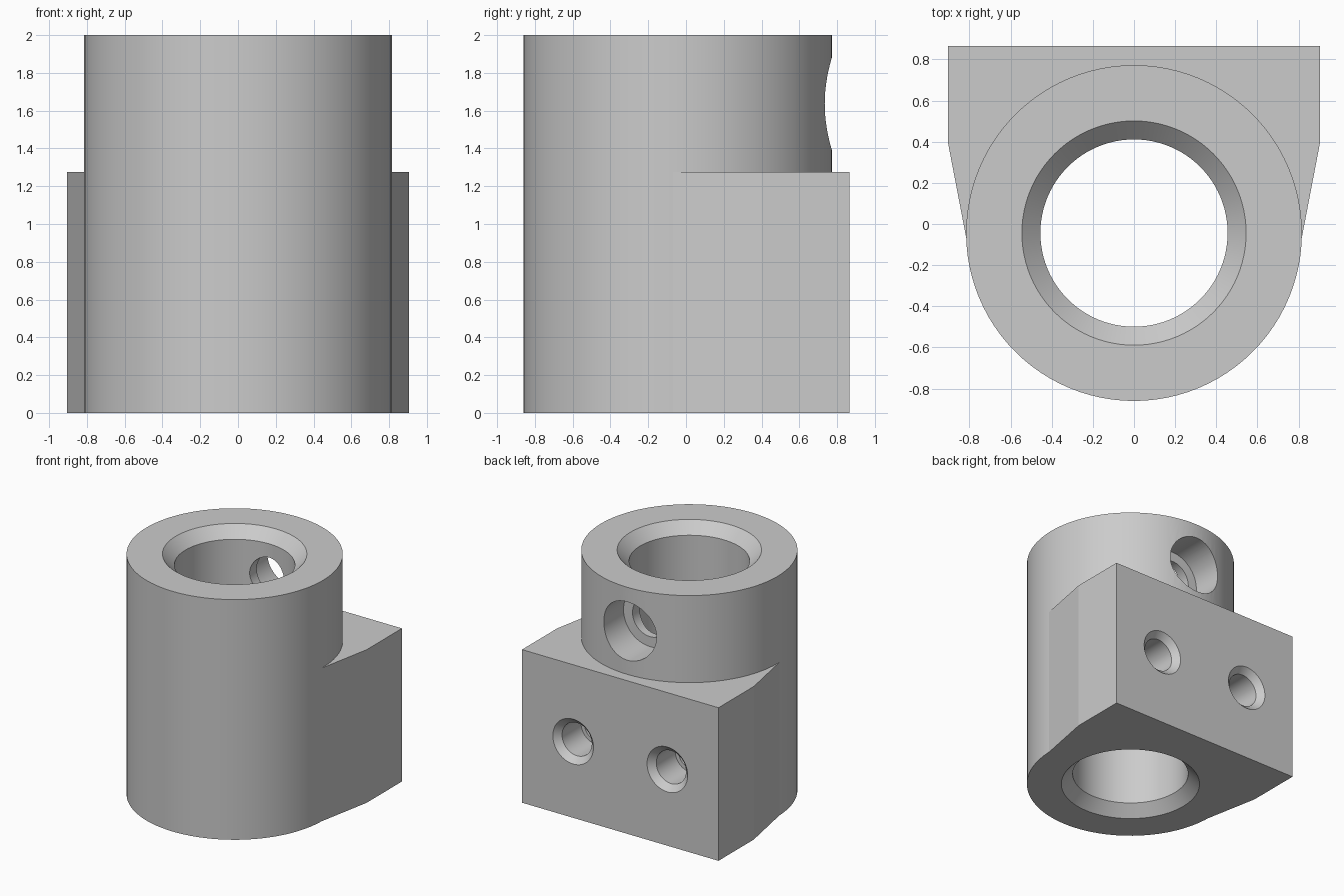
import bpy, bmesh, math
from mathutils import Matrix, Vector

cube = bpy.data.objects.get("Cube")
if cube:
    bpy.data.objects.remove(cube)

SEGMENTS = 96
AXIS_Y = -0.044      # centre of the round body
BACK_Y = 0.865       # flat mounting face
HEIGHT = 2.0

grey = bpy.data.materials.new("plain grey")
grey.use_nodes = True
colour = (0.6, 0.6, 0.6, 1)
grey.diffuse_color = colour
grey.node_tree.nodes["Principled BSDF"].inputs["Base Color"].default_value = colour


def finish(name, bm):
    bmesh.ops.recalc_face_normals(bm, faces=bm.faces)
    mesh = bpy.data.meshes.new(name)
    bm.to_mesh(mesh)
    bm.free()
    mesh.materials.append(grey)
    obj = bpy.data.objects.new(name, mesh)
    bpy.context.collection.objects.link(obj)
    return obj


def lathe(name, profile, matrix):
    """Closed turned solid from (radius, height) pairs."""
    bm = bmesh.new()
    rings = []
    for r, h in profile:
        angles = [2 * math.pi * i / SEGMENTS for i in range(SEGMENTS)]
        rings.append([bm.verts.new(matrix @ Vector((r * math.cos(a), r * math.sin(a), h)))
                      for a in angles])
    for low, high in zip(rings, rings[1:]):
        for i in range(SEGMENTS):
            j = (i + 1) % SEGMENTS
            bm.faces.new((low[i], low[j], high[j], high[i]))
    bm.faces.new(rings[0])
    bm.faces.new(rings[-1])
    return finish(name, bm)


def prism(name, outline, height):
    bm = bmesh.new()
    face = bm.faces.new([bm.verts.new((x, y, 0)) for x, y in outline])
    new = bmesh.ops.extrude_face_region(bm, geom=[face])["geom"]
    bmesh.ops.translate(bm, vec=(0, 0, height),
                        verts=[v for v in new if isinstance(v, bmesh.types.BMVert)])
    return finish(name, bm)


def combine(target, tool, operation):
    tool.hide_render = True
    mod = target.modifiers.new(tool.name, "BOOLEAN")
    mod.operation = operation
    mod.solver = "EXACT"
    mod.object = tool
    bpy.ops.object.select_all(action="DESELECT")
    bpy.context.view_layer.objects.active = target
    target.select_set(True)
    bpy.ops.object.modifier_apply(modifier=mod.name)
    bpy.data.objects.remove(tool)


# Round body with the wedge-sided mounting block on its back
upright = Matrix.Translation((0, AXIS_Y, 0))
body = lathe("clamp_body", [(0.816, 0), (0.816, HEIGHT)], upright)
half = [(0.79, -0.2), (0.905, 0.40), (0.905, BACK_Y)]
outline = half + [(-x, y) for x, y in reversed(half)]
combine(body, prism("mounting_block", outline, 1.275), "UNION")

# Vertical bore, chamfered at both ends
bore = [(0.645, -0.1), (0.455, 0.09), (0.455, HEIGHT - 0.09), (0.645, HEIGHT + 0.1)]
combine(body, lathe("bore_cutter", bore, upright), "DIFFERENCE")


def back_hole(name, x, z, profile):
    """Cut a stepped hole forwards from the back face."""
    matrix = Matrix.Translation((x, BACK_Y, z)) @ Matrix.Rotation(math.pi / 2, 4, "X")
    combine(body, lathe(name, profile, matrix), "DIFFERENCE")


# Counterbored screw hole through the upper wall
back_hole("upper_hole_cutter", 0, 1.636,
          [(0.243, -0.1), (0.243, 0.39), (0.16, 0.39), (0.16, 0.65)])

# Two chamfered, stepped blind holes in the mounting face
for side in (-1, 1):
    back_hole("mounting_hole_cutter", side * 0.434, 0.635,
              [(0.237, -0.05), (0.137, 0.05), (0.137, 0.3), (0.105, 0.3), (0.105, 0.5)])

bpy.ops.object.select_all(action="DESELECT")
bpy.context.view_layer.objects.active = body
body.select_set(True)
bpy.ops.object.shade_smooth_by_angle(angle=math.radians(6))
